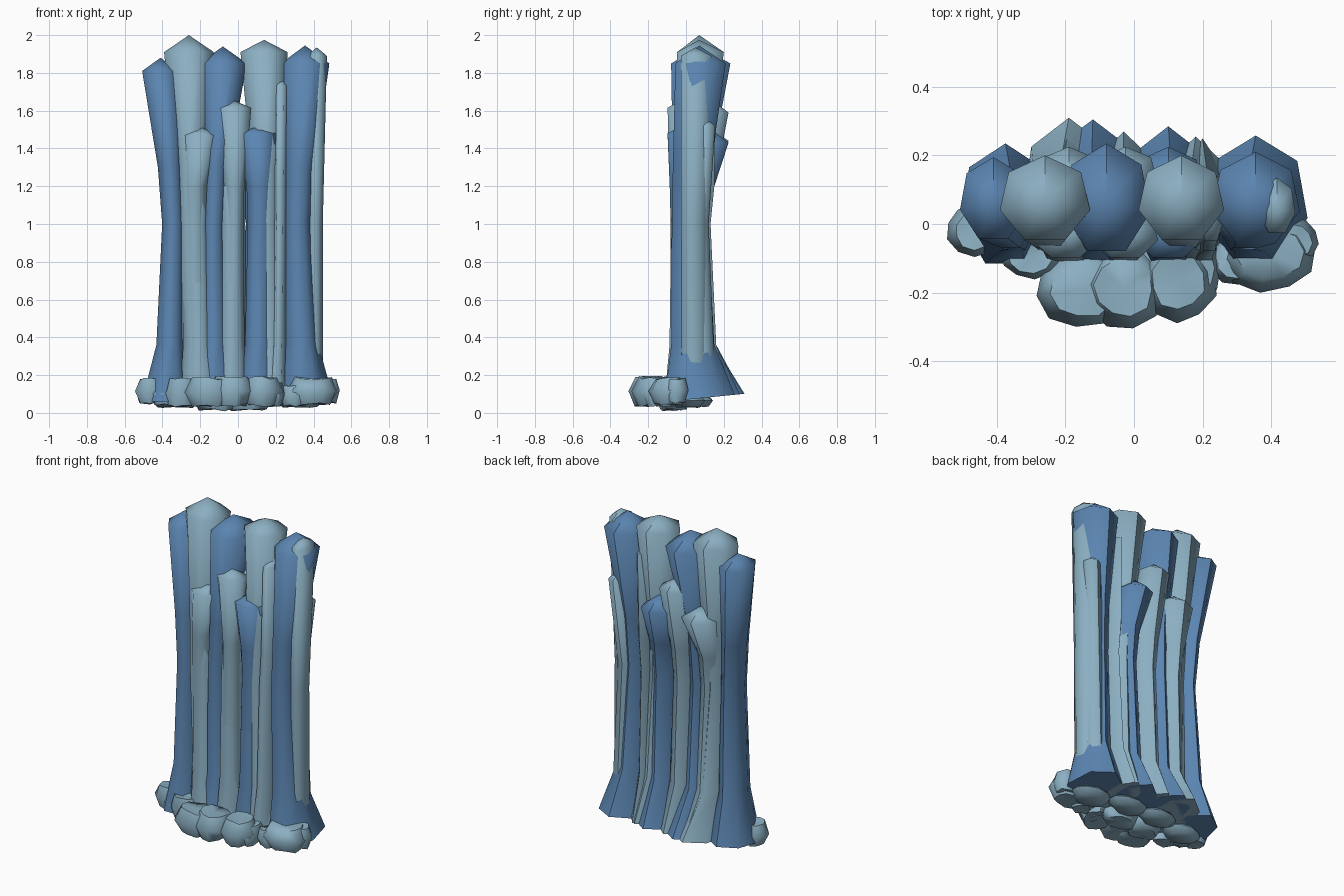
import bpy, bmesh, math, random

random.seed(4)


def material(name, colour):
    m = bpy.data.materials.new(name)
    m.diffuse_color = (*colour, 1)
    return m


DARK = material("deep blue", (0.105, 0.235, 0.44))
LIGHT = material("pale blue", (0.26, 0.43, 0.54))


def finish(bm, name, mat, angle):
    bmesh.ops.recalc_face_normals(bm, faces=bm.faces)
    me = bpy.data.meshes.new(name)
    bm.to_mesh(me)
    bm.free()
    me.materials.append(mat)
    ob = bpy.data.objects.new(name, me)
    bpy.context.collection.objects.link(ob)
    bpy.ops.object.select_all(action='DESELECT')
    ob.select_set(True)
    bpy.context.view_layer.objects.active = ob
    bpy.ops.object.shade_smooth_by_angle(angle=math.radians(angle))


def column(name, mat, rings, apex):
    """Seven-sided smooth column with a seam at the back; rings are (x, y, rx, ry, z)."""
    bm = bmesh.new()
    loops = []
    for i, (x, y, rx, ry, z) in enumerate(rings):
        loop = []
        for k in range(8):  # the last point repeats the first, which keeps the seam crisp
            a = math.pi / 2 + math.tau * k / 7
            py = y + ry * math.sin(a)
            tilt = 0.1 * (py + 0.1) if i == 0 else 0
            loop.append(bm.verts.new((x + rx * math.cos(a), py, z + tilt)))
        loops.append(loop)
    for lo, hi in zip(loops, loops[1:]):
        for k in range(7):
            bm.faces.new((lo[k], lo[k + 1], hi[k + 1], hi[k]))
    bm.faces.new(loops[0][:7])
    tip = bm.verts.new((rings[-1][0], rings[-1][1], apex))
    for k in range(7):
        bm.faces.new((loops[-1][k], loops[-1][k + 1], tip))
    finish(bm, name, mat, 80)


def foot(back):
    """Centre and depth radius of a base ring reaching from the front line to back."""
    r = (back + 0.115) / 1.9
    return back - r, r


# Tall columns: name, colour, x at base / waist / top, radius at base / waist / top,
# top depth radius, shoulder height, apex height, back of the base
tall = [
    ("tall_column_left", DARK, (-0.375, -0.343, -0.41), (0.135, 0.06, 0.10), 0.125, 1.81, 1.88, 0.235),
    ("tall_column_inner_left", LIGHT, (-0.19, -0.25, -0.26), (0.14, 0.07, 0.135), 0.13, 1.91, 2.0, 0.31),
    ("tall_column_centre", DARK, (-0.12, -0.13, -0.08), (0.14, 0.06, 0.13), 0.165, 1.85, 1.94, 0.305),
    ("tall_column_inner_right", LIGHT, (0.18, 0.15, 0.138), (0.10, 0.07, 0.128), 0.13, 1.91, 1.975, 0.255),
    ("tall_column_right", DARK, (0.355, 0.315, 0.355), (0.155, 0.075, 0.132), 0.14, 1.85, 1.945, 0.258),
]
for name, mat, (xb, xm, xt), (rb, rm, rt), ry, zs, za, back in tall:
    yb, ryb = foot(back)
    column(name, mat, [
        (xb, yb, rb, ryb, 0.06),
        (xb * 0.5 + xm * 0.5, 0.03, rm * 1.25, 0.12, 0.36),
        (xm, 0.015, rm, 0.10, 1.0),
        (xm * 0.75 + xt * 0.25, 0.025, rm * 1.1, 0.105, 1.3),
        (xt, 0.07, rt, ry, zs)], za)

# Short columns behind the tall row
short = [
    ("back_column_left", LIGHT, (-0.19, -0.22, -0.19), (0.13, 0.07, 0.115), 0.10, 1.44, 1.51, 0.30),
    ("back_column_centre", LIGHT, (-0.03, -0.03, -0.025), (0.10, 0.07, 0.095), 0.08, 1.59, 1.65, 0.27),
    ("back_column_right", DARK, (0.10, 0.115, 0.10), (0.13, 0.075, 0.105), 0.10, 1.43, 1.51, 0.285),
    ("slim_column", LIGHT, (0.20, 0.22, 0.225), (0.06, 0.04, 0.042), 0.11, 1.73, 1.78, 0.25),
]
for name, mat, (xb, xm, xt), (rb, rm, rt), ry, zs, za, back in short:
    yb, ryb = foot(back)
    column(name, mat, [
        (xb, yb, rb, ryb, 0.06),
        (xb * 0.4 + xm * 0.6, 0.03, rm * 1.15, 0.13, 0.36),
        (xm, 0.02, rm, 0.11, 1.0),
        (xm, 0.04, rm * 1.1, 0.11, 1.2),
        (xt, 0.225 - ry if ry < 0.11 else 0.05, rt, ry, zs)], za)

# Short columns in front of the tall row
front = [
    ("front_column_left", LIGHT, (-0.20, -0.23, -0.20), (0.11, 0.062, 0.10), 1.47, 1.515),
    ("front_column_centre", LIGHT, (-0.03, -0.02, -0.025), (0.07, 0.05, 0.098), 1.615, 1.655),
    ("front_column_right", DARK, (0.11, 0.115, 0.10), (0.11, 0.065, 0.105), 1.48, 1.515),
]
for name, mat, (xb, xm, xt), (rb, rm, rt), zs, za in front:
    column(name, mat, [
        (xb, -0.02, rb, 0.09, 0.08),
        (xb * 0.4 + xm * 0.6, -0.02, rm * 1.2, 0.072, 0.36),
        (xm, -0.02, rm, 0.068, 1.0),
        (xm, -0.025, rm * 1.1, 0.068, 1.2),
        (xt, -0.03, rt, 0.075, zs)], za)

# Slim pale streams on the right end
column("end_stream_tall", LIGHT, [
    (0.40, 0.04, 0.05, 0.07, 0.18), (0.405, 0.035, 0.045, 0.067, 1.0),
    (0.417, 0.05, 0.055, 0.085, 1.89)], 1.935)
column("end_stream_short", LIGHT, [
    (0.37, 0.09, 0.06, 0.06, 0.25), (0.36, 0.075, 0.05, 0.045, 1.0),
    (0.40, 0.105, 0.055, 0.05, 1.52)], 1.56)


def foam(name, x, y, rx, ry, z, rz, turn):
    """Lumpy foam blob with a pointed rim and pleated poles."""
    bm = bmesh.new()
    bmesh.ops.create_uvsphere(bm, u_segments=10, v_segments=4, radius=1)
    for v in bm.verts:
        a = math.atan2(v.co.y, v.co.x) + turn
        r = math.hypot(v.co.x, v.co.y) * random.uniform(0.94, 1.08)
        lift = 0.82 if abs(v.co.z) > 0.9 else random.uniform(1.05, 1.35)
        v.co = (x + rx * r * math.cos(a), y + ry * r * math.sin(a), z + rz * v.co.z * lift)
    finish(bm, name, LIGHT, 60)


# Foam along the foot of the front, then under the columns
blobs = [
    (-0.465, -0.02, 0.08, 0.075, 0.115, 0.075), (-0.38, -0.05, 0.085, 0.06, 0.10, 0.07),
    (-0.30, -0.095, 0.09, 0.065, 0.105, 0.085), (-0.15, -0.19, 0.135, 0.115, 0.11, 0.085),
    (-0.03, -0.185, 0.12, 0.12, 0.115, 0.085), (0.13, -0.165, 0.11, 0.12, 0.115, 0.085),
    (0.19, -0.13, 0.06, 0.10, 0.10, 0.07), (0.30, -0.11, 0.08, 0.07, 0.09, 0.06),
    (0.395, -0.09, 0.14, 0.105, 0.115, 0.08), (0.47, -0.05, 0.07, 0.065, 0.12, 0.075),
    (-0.12, -0.07, 0.13, 0.09, 0.075, 0.07), (0.06, -0.06, 0.13, 0.09, 0.075, 0.07),
    (-0.34, 0.01, 0.12, 0.09, 0.065, 0.04), (-0.12, 0.06, 0.13, 0.08, 0.065, 0.035),
    (0.10, 0.06, 0.13, 0.08, 0.065, 0.035), (0.33, 0.01, 0.13, 0.09, 0.065, 0.04),
]
for i, (x, y, rx, ry, z, rz) in enumerate(blobs):
    foam(f"foam_{i + 1}", x, y, rx, ry, z, rz, i * 0.37)
